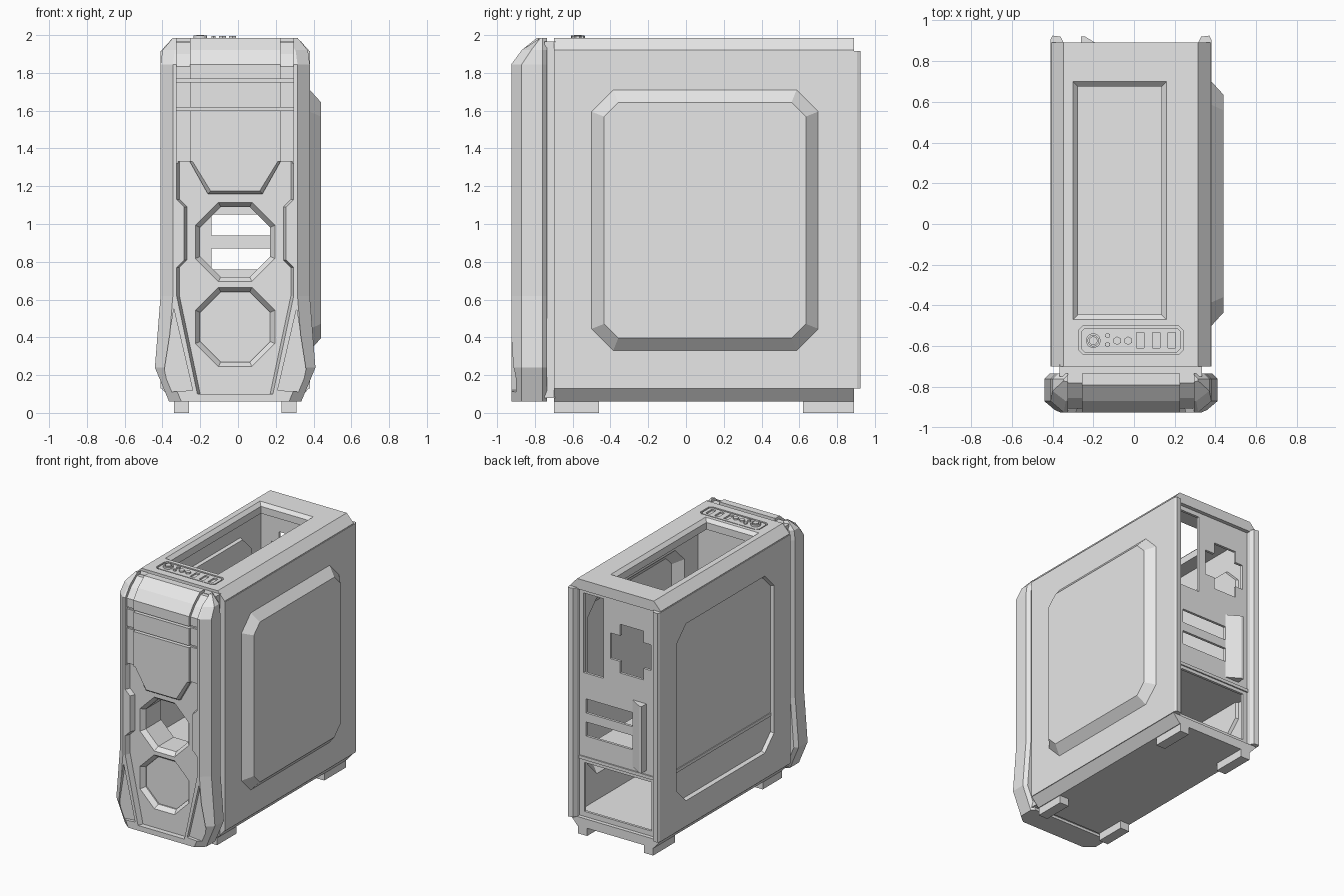
import bpy, bmesh, math

if "Cube" in bpy.data.objects:
    bpy.data.objects.remove(bpy.data.objects["Cube"])

CX = -0.015  # centre line of the case; the bulged panel shifts it off zero
grey = bpy.data.materials.new("case_grey")
grey.use_nodes = True
grey.diffuse_color = (0.8, 0.8, 0.8, 1)
grey.node_tree.nodes["Principled BSDF"].inputs["Base Color"].default_value = (0.8, 0.8, 0.8, 1)


def finish(name, bm):
    mesh = bpy.data.meshes.new(name)
    bm.to_mesh(mesh)
    bm.free()
    mesh.materials.append(grey)
    ob = bpy.data.objects.new(name, mesh)
    ob.location.x = CX
    bpy.context.collection.objects.link(ob)
    return ob


def loft(name, rings):
    """Solid through a stack of equal-length point rings."""
    bm = bmesh.new()
    vs = [[bm.verts.new(p) for p in r] for r in rings]
    n = len(vs[0])
    for a, b in zip(vs, vs[1:]):
        for i in range(n):
            j = (i + 1) % n
            bm.faces.new((a[i], a[j], b[j], b[i]))
    bm.faces.new(vs[0])
    bm.faces.new(vs[-1])
    bmesh.ops.recalc_face_normals(bm, faces=bm.faces)
    return finish(name, bm)


def at(pts, axis, d):
    """Place 2D points on the plane where the given axis equals d."""
    if axis == "x":
        return [(d, a, b) for a, b in pts]
    if axis == "y":
        return [(a, d, b) for a, b in pts]
    return [(a, b, d) for a, b in pts]


def prism(name, pts, axis, d0, d1):
    return loft(name, [at(pts, axis, d0), at(pts, axis, d1)])


def rect(a0, a1, b0, b1):
    return [(a0, b0), (a1, b0), (a1, b1), (a0, b1)]


def box(name, x0, x1, y0, y1, z0, z1):
    return prism(name, rect(x0, x1, y0, y1), "z", z0, z1)


def octagon(a0, a1, b0, b1, c):
    return [(a0 + c, b0), (a1 - c, b0), (a1, b0 + c), (a1, b1 - c),
            (a1 - c, b1), (a0 + c, b1), (a0, b1 - c), (a0, b0 + c)]


def circle(x, y, r, n):
    return [(x + r * math.cos(math.tau * (i + .5) / n), y + r * math.sin(math.tau * (i + .5) / n))
            for i in range(n)]


def mirrored(half):
    return half + [(-a, b) for a, b in reversed(half)]


def cut(ob, *cutters):
    for c in cutters:
        mod = ob.modifiers.new("cut", "BOOLEAN")
        mod.operation, mod.solver, mod.object = "DIFFERENCE", "EXACT", c
        bpy.context.view_layer.update()
        dg = bpy.context.evaluated_depsgraph_get()
        mesh = bpy.data.meshes.new_from_object(ob.evaluated_get(dg))
        ob.modifiers.clear()
        ob.data = mesh
        bpy.data.objects.remove(c)


# Side panels: a plate with an octagon pushed outward or inward
def side_panel(name, s, depth, inset):
    x = s * 0.395
    bm = bmesh.new()

    def ring(pts, d):
        return [bm.verts.new(p) for p in at(pts, "x", d)]
    r = ring(rect(-.70, .90, .13, 1.915), x)
    o = ring(octagon(-.50, .70, .33, 1.71, .115), x)
    p = ring(octagon(-.50 + inset, .70 - inset, .33 + inset, 1.71 - inset, .115 - inset * .6), x + s * depth)
    for i in range(4):
        j = (i + 1) % 4
        bm.faces.new((r[i], r[j], o[2 * i + 1], o[2 * i]))
        bm.faces.new((r[j], o[2 * j], o[2 * i + 1]))
    for i in range(8):
        j = (i + 1) % 8
        bm.faces.new((o[i], o[j], p[j], p[i]))
    bm.faces.new(p)
    bm.normal_update()
    if s < 0:
        bmesh.ops.reverse_faces(bm, faces=bm.faces)
    ob = finish(name, bm)
    mod = ob.modifiers.new("thickness", "SOLIDIFY")
    mod.thickness, mod.offset = 0.02, -1


side_panel("left_side_panel", 1, 0.06, 0.066)
side_panel("right_side_panel", -1, -0.025, 0.012)

# Rear flanges of the side panels and the feet
for s, side in ((1, "left"), (-1, "right")):
    flange = [(.33, .85), (.395, .85), (.395, .905), (.385, .925), (.345, .92), (.33, .89)]
    prism(side + "_rear_flange", [(s * a, b) for a, b in flange], "z", .13, 1.915)
    x0, x1 = sorted((s * .245, s * .325))
    box(side + "_front_foot", x0, x1, -.70, -.46, 0, .07)
    box(side + "_rear_foot", x0, x1, .62, .89, 0, .07)

# Base and inner shelf
prism("base", mirrored([(.33, .06), (.39, .13)]), "y", -.70, .89)
box("shelf", -.376, .376, -.67, .85, .575, .60)

# Top lid with bevelled opening and control recess
lid = prism("top_lid", mirrored([(.39, 1.905), (.39, 1.92), (.33, 1.985)]), "y", -.70, .89)
opening = loft("opening_cutter", [
    at(rect(-.285 + d, .175 - d, -.47 + d, .70 - d), "z", z)
    for d, z in ((.025, 1.8), (.025, 1.96), (0, 1.985), (0, 2.1))])
cut(lid, opening, prism("recess_cutter", octagon(-.255, .255, -.64, -.50, .02), "z", 1.965, 2.1))

# Control strip: plate, ports, buttons
plate = prism("control_plate", octagon(-.245, .245, -.63, -.51, .018), "z", 1.96, 1.982)
cut(plate, *[box("port_cutter", x - .018, x + .018, -.61, -.533, 1.97, 2.1) for x in (.045, .125, .2)])
button = prism("power_button_ring", circle(-.185, -.573, .036, 16), "z", 1.975, 1.997)
cut(button, prism("ring_cutter", circle(-.185, -.573, .026, 16), "z", 1.985, 2.1))
prism("power_button", circle(-.185, -.573, .021, 16), "z", 1.98, 2.0)
for i, (x, y, r) in enumerate([(-.115, -.548, .013), (-.115, -.592, .013), (-.068, -.573, .021), (-.014, -.573, .021)]):
    prism(f"audio_jack_{i + 1}", circle(x, y, r, 6), "z", 1.975, 1.994)

# Rear plate with openings
rear = box("rear_plate", -.376, .376, .84, .86, .13, 1.91)
cut(rear, *[box("rear_cutter", x0, x1, .8, .9, z0, z1) for x0, x1, z0, z1 in (
    (.125, .295, 1.25, 1.87),    # port slot
    (-.285, .065, 1.42, 1.62),   # cross opening, wide part
    (-.22, -.02, 1.33, 1.71),    # cross opening, tall part
    (-.125, .275, .94, 1.05),    # expansion slots
    (-.125, .275, .76, .87),
    (-.29, .29, .17, .55))])     # power supply bay
prism("expansion_cover", [(-.245, .855), (-.245, .92), (-.225, .92), (-.125, .86), (-.125, .855)], "z", .63, 1.15)
box("rear_ledge", -.335, .335, .85, .87, .575, .60)


# Front fan opening, octagonal with a bevelled rim
def fan_cutter(z, depth):
    return loft("fan_cutter", [
        at(octagon(-.21, .21, z - .21, z + .21, .122) if h else
           octagon(-.185, .185, z - .185, z + .185, .108), "y", y)
        for h, y in ((1, -.95), (1, -.885), (0, -.85), (0, depth))])


for name, w, y0, y1, z0, z1 in (("front_wall", .376, -.70, -.66, .12, 1.91), ("neck", .35, -.75, -.69, .08, 1.965)):
    cut(box(name, -w, w, y0, y1, z0, z1), fan_cutter(.905, -.6))

# Front bezel: stacked cross-sections, flared at the foot
bezel_levels = [(.06, .35, -.925, .055), (.24, .425, -.925, .055), (.62, .395, -.925, .055),
                (1.845, .395, -.925, .055), (1.92, .385, -.87, .05), (1.985, .33, -.79, .02)]
bezel = loft("front_bezel", [
    at(mirrored([(w - .025, -.735), (w, -.76), (w, y + c), (w - .065, y)]), "z", z)
    for z, w, y, c in bezel_levels])

# Sunken field between the side rails, with sloped sides
field = [(.185, .10), (.295, .62), (.295, .77), (.255, .81), (.255, 1.09), (.295, 1.13), (.295, 1.33)]
cutters = [loft("field_cutter", [at(mirrored([(a + d, b) for a, b in field]), "y", y)
                                 for d, y in ((.02, -.95), (.015, -.925), (0, -.885))])]

# Channels beside the drive bays, following the curved top
channel = [(-1.1, 1.32), (-.905, 1.32), (-.905, 1.835), (-.855, 1.9), (-.78, 1.962), (-.7, 1.962), (-.7, 2.1), (-1.1, 2.1)]
for s in (-1, 1):
    cutters.append(prism("channel_cutter", channel, "x", s * .24, s * .31))
    kite = [(.325, .55), (.375, .23), (.35, .11), (.225, .12)]
    cutters.append(prism("foot_pit_cutter", [(s * a, b) for a, b in kite], "y", -1.1, -.9))
for z in (1.76, 1.61):
    cutters.append(box("bay_gap_cutter", -.31, .31, -1.1, -.89, z - .008, z + .008))
cut(bezel, *cutters, fan_cutter(.905, -.6), fan_cutter(.455, -.84))

# Tapered tongue below the drive bays
tongue = [(.145, 1.16), (.24, 1.33)]
loft("bay_tongue", [at(mirrored([(a - d, b + d * (b < 1.2)) for a, b in tongue]), "y", y)
                    for d, y in ((0, -.88), (0, -.905), (.015, -.925))])
